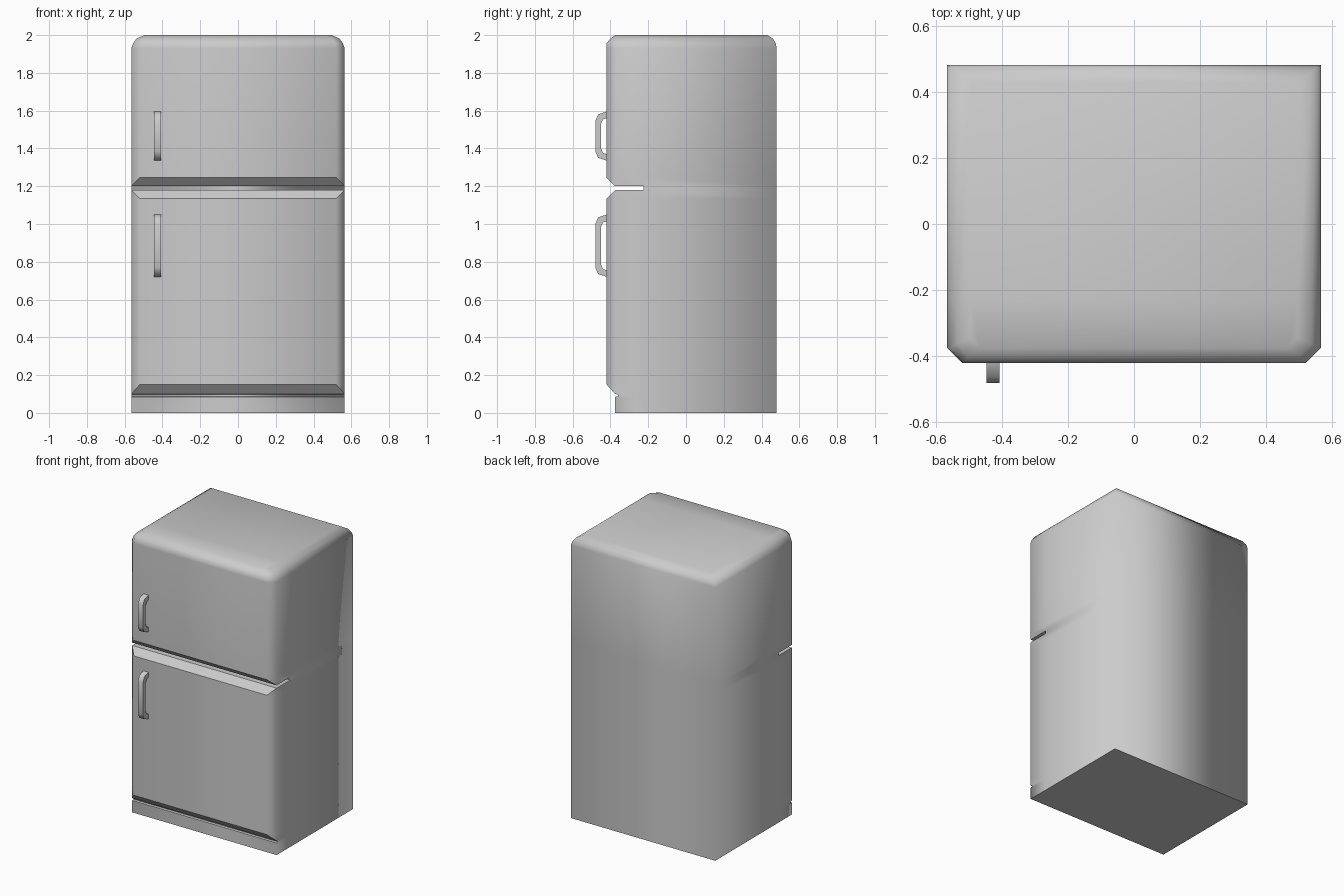
import bpy, bmesh

if "Cube" in bpy.data.objects:
    bpy.data.objects.remove(bpy.data.objects["Cube"])

W, BACK, SEAM = 0.565, 0.48, -0.225


def finish(bm, name):
    bmesh.ops.recalc_face_normals(bm, faces=bm.faces)
    mesh = bpy.data.meshes.new(name)
    bm.to_mesh(mesh)
    bm.free()
    obj = bpy.data.objects.new(name, mesh)
    bpy.context.collection.objects.link(obj)
    return obj


# Cabinet with both doors: stacked outlines
# (height, half width, back y, corner y, front half width, front y)
def recess(z, y):
    return (z, W, BACK, y, W, y)


def door(z):
    return (z, W, BACK, -0.375, 0.52, -0.42)


rings = [
    # plinth and its shadow gap
    recess(0, -0.375), recess(0.085, -0.375),
    recess(0.0875, -0.36), recess(0.0975, -0.36),
    # lower door
    recess(0.10, -0.375), door(0.15), door(1.135), recess(1.18, -0.375),
    # gap between the doors
    recess(1.18, SEAM), recess(1.20, SEAM),
    # upper door and rounded top
    recess(1.20, -0.375), door(1.245), door(1.93),
    (1.957, 0.555, 0.475, -0.375, 0.515, -0.42),
    (1.982, 0.537, 0.46, -0.36, 0.50, -0.40),
    (2.0, 0.495, 0.43, -0.345, 0.465, -0.375),
]

bm = bmesh.new()
loops = []
for z, w, yb, yc, xf, yf in rings:
    half = [(w, yb), (w, SEAM), (w, yc), (xf, yf)]
    outline = half + [(-x, y) for x, y in reversed(half)]
    loops.append([bm.verts.new((x, y, z)) for x, y in outline])
for a, b in zip(loops, loops[1:]):
    for i in range(8):
        j = (i + 1) % 8
        bm.faces.new((a[i], a[j], b[j], b[i]))
bm.faces.new(loops[0])
bm.faces.new(loops[-1])
bmesh.ops.remove_doubles(bm, verts=bm.verts, dist=1e-5)
bmesh.ops.recalc_face_normals(bm, faces=bm.faces)

# Smooth upright corners and top, crisp door rims and gaps
for f in bm.faces:
    f.smooth = True
for e in bm.edges:
    a, b = (v.co for v in e.verts)
    upright = (a.xy - b.xy).length < 1e-4
    if not upright and max(a.z, b.z) < 1.3 and e.calc_face_angle(0) > 0.5:
        e.smooth = False
finish(bm, "cabinet")


# Door handles: bent bars
def handle(name, z0, z1):
    outer = [(-0.42, 0.0), (-0.465, 0.015), (-0.48, 0.05)]
    inner = [(-0.42, 0.035), (-0.44, 0.042), (-0.45, 0.065)]

    def path(pts):
        return ([(y, z0 + d) for y, d in pts]
                + [(y, z1 - d) for y, d in reversed(pts)])

    profile = path(outer) + path(inner)[::-1]
    bm = bmesh.new()
    left, right = ([bm.verts.new((x, y, z)) for y, z in profile]
                   for x in (-0.446, -0.407))
    n = len(profile)
    for i in range(n):
        j = (i + 1) % n
        bm.faces.new((left[i], left[j], right[j], right[i]))
    for side in (left, right):
        for i in range(n // 2 - 1):
            bm.faces.new((side[i], side[i + 1], side[n - 2 - i], side[n - 1 - i]))
    obj = finish(bm, name)
    bpy.ops.object.select_all(action='DESELECT')
    obj.select_set(True)
    bpy.context.view_layer.objects.active = obj
    bpy.ops.object.shade_smooth_by_angle(angle=0.9)


handle("upper_door_handle", 1.335, 1.595)
handle("lower_door_handle", 0.72, 1.05)
